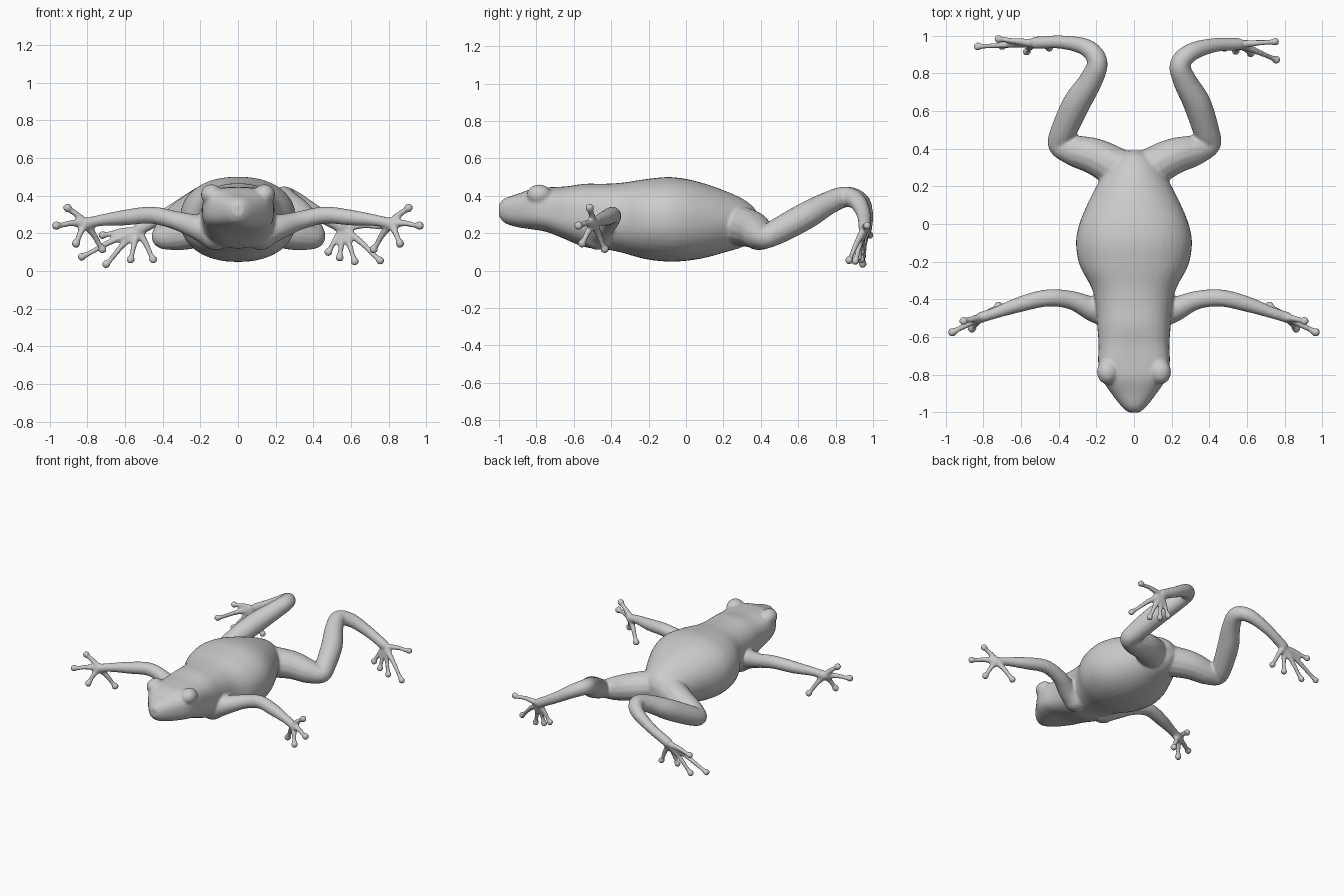
import bpy, bmesh, math
from mathutils import Vector

if "Cube" in bpy.data.objects:
    bpy.data.objects.remove(bpy.data.objects["Cube"])

bm = bmesh.new()


def spline(points, steps):
    """Catmull-Rom through tuples of any length."""
    p = [Vector(q) for q in points]
    p = [p[0] * 2 - p[1]] + p + [p[-1] * 2 - p[-2]]
    out = []
    for i in range(1, len(p) - 2):
        a, b, c, d = p[i - 1:i + 3]
        for s in range(steps):
            t = s / steps
            out.append((b * 2 + (c - a) * t + (a * 2 - b * 5 + c * 4 - d) * t * t
                        + (b * 3 - a - c * 3 + d) * t ** 3) * 0.5)
    return out + [p[-2]]


def skin(rings):
    """Closed shell through rings of points."""
    rows = [[bm.verts.new(q) for q in r] for r in rings]
    n = len(rows[0])
    for a, b in zip(rows, rows[1:]):
        for i in range(n):
            bm.faces.new((a[i], a[(i + 1) % n], b[(i + 1) % n], b[i]))
    bm.faces.new(rows[0])
    bm.faces.new(rows[-1])


def ball(c, r, scale=(1, 1, 1)):
    made = bmesh.ops.create_uvsphere(bm, u_segments=16, v_segments=10, radius=r)['verts']
    for v in made:
        v.co = Vector(v.co[i] * scale[i] + c[i] for i in range(3))


def tube(points, steps=6, sides=14):
    """Round limb through (x, y, z, radius) points with ball ends."""
    s = spline(points, steps)
    pos = [Vector(q[:3]) for q in s]
    rings, up = [], Vector((0.1, 0.2, 1))
    for i, c in enumerate(pos):
        t = (pos[min(i + 1, len(pos) - 1)] - pos[max(i - 1, 0)]).normalized()
        u = (up - t * up.dot(t)).normalized()
        w, up = t.cross(u), u
        rings.append([c + (u * math.cos(k * math.tau / sides) + w * math.sin(k * math.tau / sides)) * s[i][3]
                      for k in range(sides)])
    skin(rings)
    ball(pos[0], s[0][3])
    ball(pos[-1], s[-1][3])


def digits(root, tips, r):
    """Fingers or toes with round pads, fanning from the palm."""
    root = Vector(root)
    for tip in tips:
        tip = Vector(tip)
        mid = root.lerp(tip, 0.5) + Vector((0, 0, 0.008))
        tube([(*root, r * 1.35), (*mid, r), (*root.lerp(tip, 0.85), r * 0.85), (*tip, r * 1.1)], 4, 10)
        ball(tip, r * 1.35)


# Trunk and head: y, half width, bottom z, top z, squareness
trunk = [(-1.0, .03, .29, .355, 2), (-.97, .065, .255, .385, 2.2), (-.9, .12, .232, .41, 2.5),
         (-.82, .172, .22, .438, 2.8), (-.74, .19, .205, .445, 3), (-.64, .188, .165, .45, 2.8),
         (-.54, .195, .125, .464, 2.5), (-.44, .202, .115, .464, 2.4), (-.34, .225, .095, .47, 2.3),
         (-.22, .288, .062, .488, 2.2), (-.1, .308, .048, .5, 2.2), (0, .29, .052, .49, 2.2),
         (.1, .25, .068, .465, 2.1), (.2, .2, .095, .43, 2), (.3, .14, .125, .385, 2),
         (.36, .09, .16, .34, 2), (.39, .03, .2, .29, 2)]
rings = []
for y, w, lo, hi, e in spline(trunk, 4):
    ring = []
    for k in range(40):
        a = k * math.tau / 40
        c, s = math.cos(a), math.sin(a)
        ring.append((w * math.copysign(abs(c) ** (2 / e), c), y,
                     (lo + hi) / 2 + (hi - lo) / 2 * math.copysign(abs(s) ** (2 / e), s)))
    rings.append(ring)
skin(rings)

# Eyes, arms and hands, mirrored
for m in (-1, 1):
    ball((m * .14, -.785, .405), .058, (1, 1.15, .95))
    tube([(m * .12, -.47, .2, .09), (m * .21, -.455, .23, .068), (m * .33, -.405, .268, .05),
          (m * .46, -.393, .296, .046), (m * .6, -.425, .283, .042), (m * .73, -.47, .268, .031),
          (m * .81, -.495, .25, .03)])
    digits((m * .81, -.495, .25),
           [(m * .965, -.575, .24), (m * .905, -.515, .335), (m * .86, -.555, .145), (m * .72, -.435, .115)], .018)

# Right hind leg, foot and toes
tube([(.06, .28, .24, .11), (.2, .355, .22, .098), (.32, .39, .19, .083), (.4, .425, .178, .062),
      (.385, .49, .21, .07), (.335, .64, .292, .074), (.27, .76, .36, .063), (.245, .85, .395, .055),
      (.31, .915, .37, .048), (.43, .95, .3, .038), (.55, .955, .235, .034)])
digits((.56, .955, .225), [(.75, .968, .24), (.755, .872, .055), (.62, .905, .05),
                           (.54, .92, .07), (.48, .935, .1)], .017)

# Left hind leg, foot and toes
tube([(-.06, .28, .24, .11), (-.2, .355, .22, .098), (-.32, .39, .19, .083), (-.395, .42, .178, .062),
      (-.375, .49, .21, .07), (-.305, .64, .292, .074), (-.23, .76, .36, .063), (-.195, .86, .395, .055),
      (-.25, .935, .37, .047), (-.38, .965, .3, .036), (-.52, .962, .225, .034)])
digits((-.53, .96, .215), [(-.72, .982, .19), (-.83, .942, .075), (-.7, .945, .035),
                           (-.57, .915, .06), (-.45, .935, .06)], .017)

# Blend all parts into one continuous skin
bmesh.ops.recalc_face_normals(bm, faces=bm.faces)
mesh = bpy.data.meshes.new("frog")
bm.to_mesh(mesh)
bm.free()
frog = bpy.data.objects.new("frog", mesh)
bpy.context.collection.objects.link(frog)
remesh = frog.modifiers.new("blend", 'REMESH')
remesh.mode = 'VOXEL'
remesh.voxel_size = 0.009
remesh.use_smooth_shade = True
smooth = frog.modifiers.new("soften", 'SMOOTH')
smooth.factor = 0.5
smooth.iterations = 6
